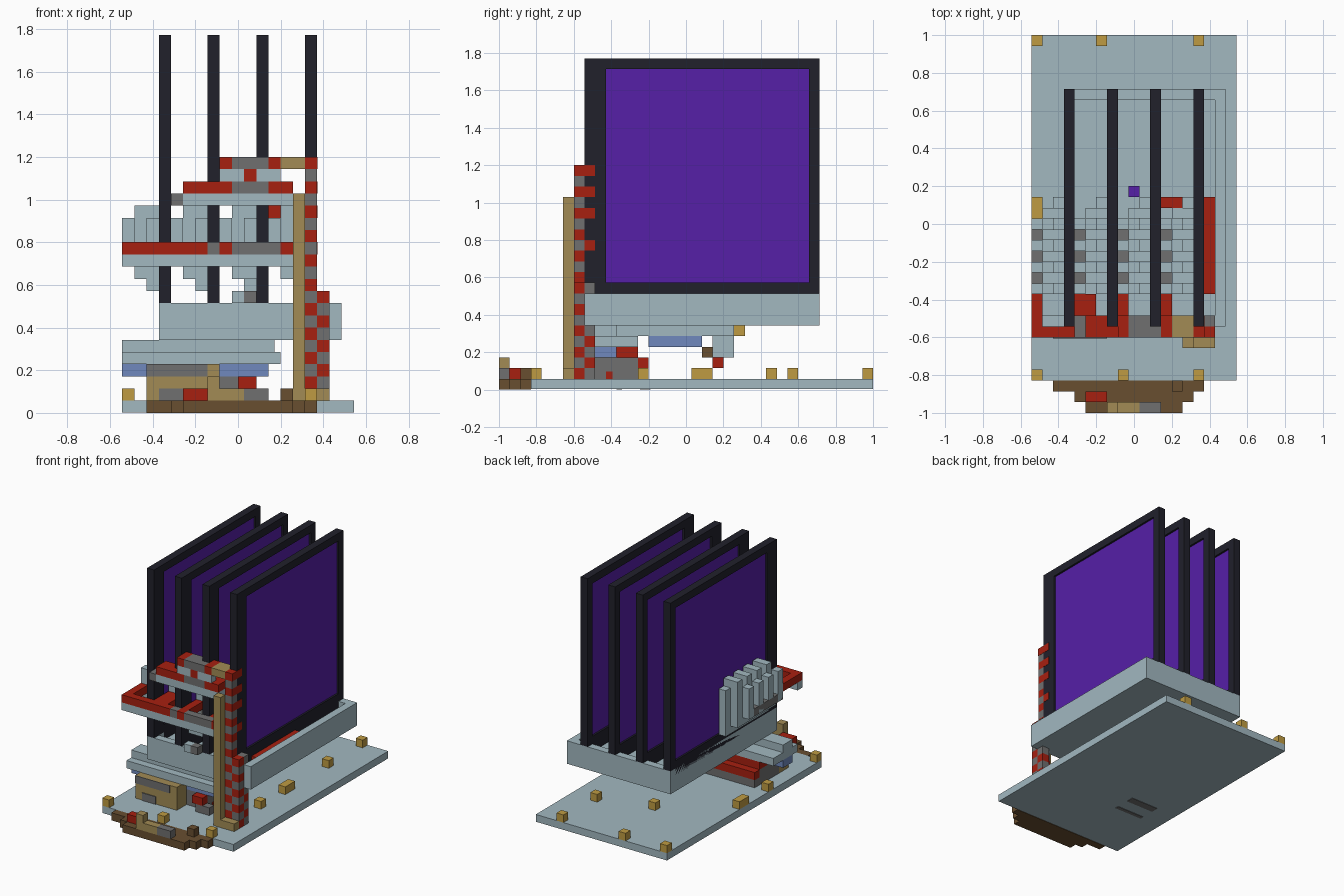
import bpy
import bmesh
from mathutils import Vector

if "Cube" in bpy.data.objects:
    bpy.data.objects.remove(bpy.data.objects["Cube"], do_unlink=True)

UNIT = 2 / 35                       # edge of one building block
ORIGIN = Vector((9.5, 17.5, 0))     # grid centre of the base plate


def paint(name, *rgb):
    mat = bpy.data.materials.new(name)
    mat.use_nodes = True
    mat.diffuse_color = (*rgb, 1)
    mat.node_tree.nodes["Principled BSDF"].inputs["Base Color"].default_value = (*rgb, 1)
    return mat


light = paint("pale_blue_grey", .36, .48, .53)
red = paint("red", .39, .014, .005)
grey = paint("grey", .16, .16, .16)
tan = paint("tan", .36, .26, .09)
gold = paint("gold", .52, .33, .055)
brown = paint("brown", .14, .077, .03)
blue = paint("blue", .16, .25, .51)
black = paint("dark_frame", .015, .015, .024)
purple = paint("purple", .093, .014, .39)


def box(name, mat, x, y, z):
    """Axis-aligned block given by its grid ranges."""
    bm = bmesh.new()
    bmesh.ops.create_cube(bm, size=1)
    low, high = (Vector(p) for p in zip(x, y, z))
    for v in bm.verts:
        corner = [a if c < 0 else b for c, a, b in zip(v.co, low, high)]
        v.co = (Vector(corner) - ORIGIN) * UNIT
    mesh = bpy.data.meshes.new(name)
    bm.to_mesh(mesh)
    bm.free()
    mesh.materials.append(mat)
    obj = bpy.data.objects.new(name, mesh)
    bpy.context.collection.objects.link(obj)
    return obj


def cell(start, length=1):
    return (start, start + length)


# Base plate with two dark slots underneath
box("base_plate", light, x=(0, 19), y=(3, 35), z=(.05, 1))
for y in ((11, 11.5), (13.2, 14.2)):
    box("base_slot", grey, x=(3, 7), y=y, z=(0, .06))

# Stepped front porch
for row, span in enumerate(((5, 14), (4, 15), (2, 16))):
    box("porch_step", brown, x=span, y=cell(row), z=(0, 1))
box("porch_red_block", red, x=(5, 7), y=(1, 2), z=(1, 2))
box("porch_tan_block", tan, x=(7, 10), y=(0, 1), z=(1, 2))
box("porch_tan_cap", tan, x=(7, 8), y=(0, 1), z=(2, 3))
box("porch_grey_block", grey, x=(10, 12), y=(0, 1), z=(1, 2))
box("porch_post", brown, x=(13, 14), y=(2, 3), z=(1, 2))

# Lamps on the base plate
for x in (0, 8, 15):
    box("front_lamp", gold, x=cell(x), y=(3, 4), z=(1, 2))
for x in (0, 6, 15):
    box("back_lamp", gold, x=cell(x), y=(34, 35), z=(1, 2))
for x in (0, 15):
    box("middle_lamp", gold, x=cell(x), y=(18, 20), z=(1, 2))
    box("side_lamp", gold, x=cell(x), y=(13, 14), z=(1, 2))
box("rear_side_lamp", gold, x=(15, 16), y=(27, 28), z=(1, 2))
box("inner_lamp", gold, x=(8, 9), y=(25, 26), z=(1, 2))

# Bench and machine below the tray
box("bench_body", tan, x=(2, 8), y=(7, 9), z=(1, 4))
box("bench_foot", grey, x=(3, 5), y=(6.9, 7), z=(1, 2))
box("bench_panel", grey, x=(2, 7), y=(6.9, 7), z=(3, 4))
box("machine_body", grey, x=(2, 11), y=(9, 13), z=(1, 3))
box("machine_red_step", red, x=(2, 11), y=(13, 14), z=(2, 3))
box("machine_lower_step", grey, x=(2, 11), y=(13, 14), z=(1, 2))
box("machine_red_top", red, x=(2, 7), y=(11, 13), z=(3, 4))
box("machine_button", red, x=(11, 11.1), y=(10, 10.6), z=(1, 1.7))
box("front_grey_block", grey, x=(10, 12), y=(8, 9), z=(1, 2))
box("front_red_block", red, x=(9.5, 11), y=(8, 9), z=(2, 3))
box("blue_shelf", blue, x=(0, 12), y=(9, 11), z=(3, 4))
box("blue_rear_shelf", blue, x=(8, 12), y=(14, 19), z=(4, 5))
box("lower_ledge", light, x=(0, 13), y=(8, 13), z=(4, 5))
box("upper_ledge", light, x=(0, 12.5), y=(9, 11), z=(5, 6))
box("rear_beam", light, x=(8, 12), y=(11, 22), z=(5, 6))
box("rear_leg", light, x=(9, 11), y=(20, 22), z=(3, 5))
box("rear_brown_block", brown, x=(9, 10), y=(19, 20), z=(3, 4))
box("rear_red_block", red, x=(9, 10), y=(20, 21), z=(2, 3))
box("rear_gold_block", gold, x=(9, 10), y=(22, 23), z=(5, 6))

# Tray with raised rims
box("tray_floor", light, x=(3, 18), y=(8, 30), z=(6, 8))
box("tray_side_rim", light, x=(17, 18), y=(8, 30), z=(8, 9))
box("tray_back_rim", light, x=(3, 17), y=(29, 30), z=(8, 9))
box("tray_front_rim", light, x=(3, 17), y=(8, 9), z=(8, 9))
box("tray_left_rim", light, x=(3, 4), y=(9, 29), z=(8, 9))
box("tray_red_strip", red, x=(16, 17), y=(11, 20), z=(8, 8.7))
box("tray_purple_block", purple, x=(9, 10), y=(20, 21), z=(8, 9))

# Four upright framed panels, each with a rack beside it
for start in (0, 4, 8, 12):
    thick = cell(start + 3)
    box("frame_front_post", black, x=thick, y=(8, 10), z=(9, 31))
    box("frame_back_post", black, x=thick, y=(29, 30), z=(9, 31))
    box("frame_bottom", black, x=thick, y=(10, 29), z=(8, 10))
    box("frame_top", black, x=thick, y=(10, 29), z=(30, 31))
    box("panel", purple, x=(start + 3.25, start + 3.75), y=(10, 29), z=(10, 30))

    box("rack_wall", light, x=cell(start + 2), y=(11, 20), z=(10, 16))
    box("rack_shelf", light, x=cell(start + 1), y=(11, 19), z=(11, 13))
    box("rack_grey_shelf", grey, x=cell(start), y=(11, 17), z=(12, 13))
    for y in (11, 13, 15, 17):
        box("rack_outer_tooth", light, x=cell(start), y=cell(y), z=(12, 16))
        box("rack_inner_tooth", light, x=(start + 1, start + 3), y=cell(y + 1), z=(13, 17))
    box("red_arm", red, x=cell(start), y=(8, 11), z=(13, 14))
box("red_wide_arm", red, x=(5, 6), y=(8, 11), z=(13, 14))
box("rack_red_end", red, x=(12, 14), y=(19, 20), z=(16, 17))


def course(name, z, y, *runs):
    """Row of blocks at one height: (colour, start, end) runs."""
    for mat, start, end in runs:
        box(name, mat, x=(start, end), y=y, z=cell(z))


# Front walkway
course("walkway_support", 12, (7, 8), (light, 0, 14))
course("walkway", 13, (7, 8), (red, 0, 7), (grey, 7, 8), (red, 8, 9), (grey, 9, 13), (red, 13, 15))
course("hanging_block", 9, (7, 8), (light, 9, 10), (grey, 10, 11))
course("hanging_link", 11, (8, 9), (light, 9, 11))

# Upper gantry
course("gantry_beam", 17, (7, 9), (grey, 4, 5), (light, 5, 14))
course("gantry_rail", 18, (7, 9), (red, 5, 9), (grey, 9, 12), (red, 12, 14))
course("gantry_block", 19, (7, 8), (light, 8, 10), (red, 10, 11), (light, 11, 13))
course("gantry_top", 20, (7, 9), (red, 8, 9), (grey, 9, 12), (red, 12, 13), (tan, 13, 15))
box("gantry_end", red, x=(15, 16.03), y=(7, 9), z=(20, 21))

# Tan post and chequered columns
box("tan_post", tan, x=(14, 15), y=(6, 7), z=(1, 18))
box("column_foot", tan, x=(15, 17), y=(6, 7), z=(1, 2))
for z in range(1, 20):
    even, odd = (red, grey) if z % 2 == 0 else (grey, red)
    box("tall_column_block", even, x=(15, 16), y=(7, 8), z=cell(z))
    if z < 10:
        box("short_column_block", odd, x=(16, 17), y=(7, 8), z=cell(z))
        box("rear_column_block", even, x=(16, 17), y=(8, 9), z=cell(z))
for z in (13, 16, 18):
    box("column_bracket", red, x=(15.5, 16.03), y=(8, 9), z=cell(z))
